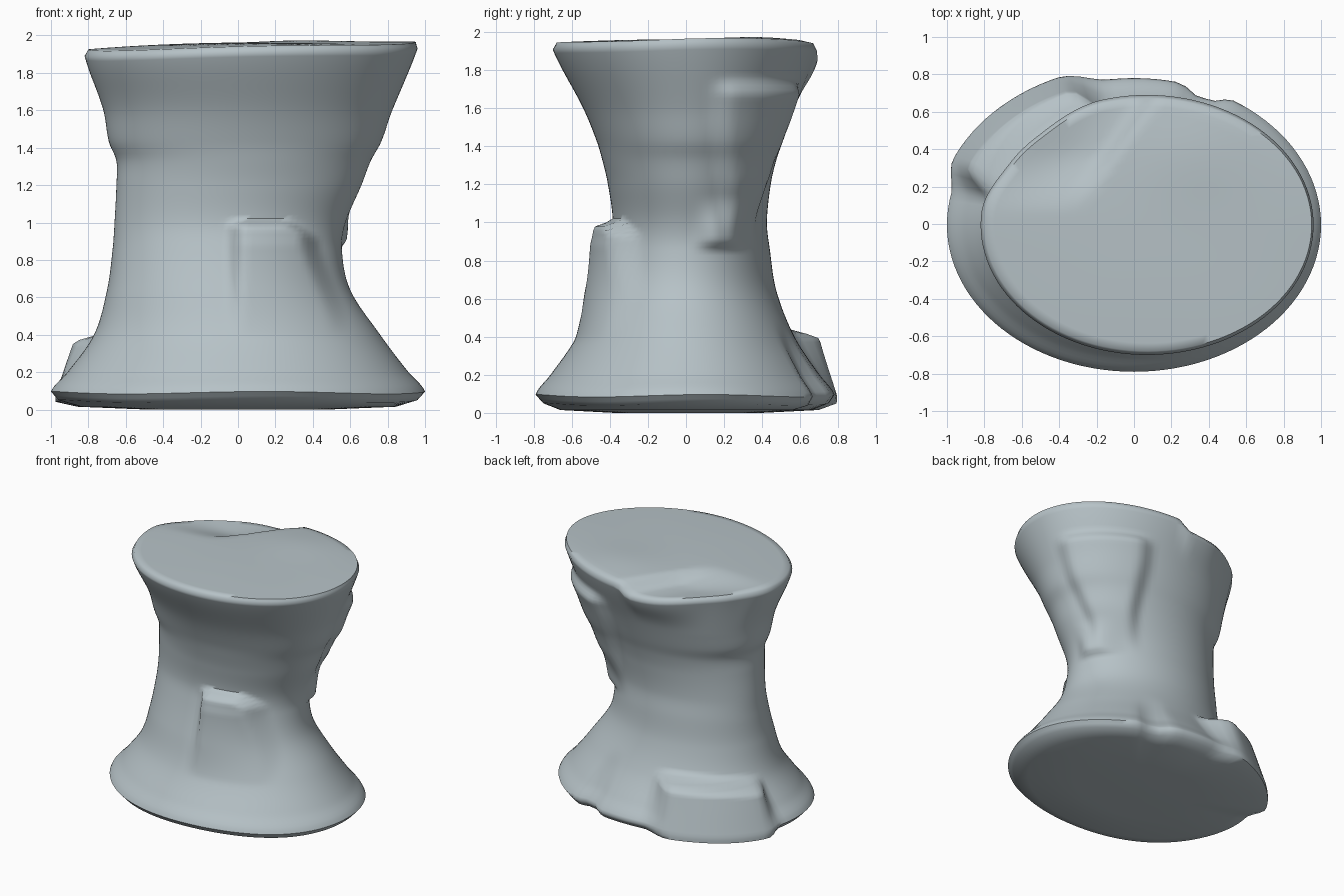
import bpy, bmesh, math

if "Cube" in bpy.data.objects:
    bpy.data.objects.remove(bpy.data.objects["Cube"])

SEGS, ROWS = 112, 84

# Waisted outline: height, left x, right x, front y, back y
PROFILE = [
    (0.045, -0.96, 0.96, -0.75, 0.75),
    (0.09, -1.00, 1.00, -0.79, 0.78),
    (0.20, -0.91, 0.91, -0.71, 0.70),
    (0.40, -0.77, 0.76, -0.575, 0.57),
    (0.64, -0.70, 0.60, -0.48, 0.475),
    (0.86, -0.67, 0.555, -0.41, 0.44),
    (1.00, -0.66, 0.575, -0.385, 0.425),
    (1.20, -0.65, 0.66, -0.41, 0.445),
    (1.33, -0.65, 0.71, -0.44, 0.475),
    (1.43, -0.69, 0.765, -0.47, 0.51),
    (1.60, -0.72, 0.825, -0.54, 0.57),
    (1.91, -0.82, 0.96, -0.70, 0.69),
    (1.945, -0.80, 0.95, -0.68, 0.67),
]


def step(a, b, v):
    f = max(0.0, min(1.0, (v - a) / (b - a)))
    return f * f * (3 - 2 * f)


def band(lo0, lo1, hi0, hi1, v):
    return step(lo0, lo1, v) * (1 - step(hi0, hi1, v))


def outline(z):
    """Smoothly interpolated centre and half sizes at a height."""
    i = 0
    while i < len(PROFILE) - 2 and z > PROFILE[i + 1][0]:
        i += 1
    p, q = PROFILE[i], PROFILE[i + 1]
    o, r = PROFILE[max(i - 1, 0)], PROFILE[min(i + 2, len(PROFILE) - 1)]
    h = q[0] - p[0]
    f = (z - p[0]) / h
    v = []
    for k in range(1, 5):
        m0 = (q[k] - o[k]) / (q[0] - o[0]) * h
        m1 = (r[k] - p[k]) / (r[0] - p[0]) * h
        if i in (0, len(PROFILE) - 2):
            m0 = m1 = q[k] - p[k]
        v.append((2*f**3 - 3*f*f + 1) * p[k] + (f**3 - 2*f*f + f) * m0
                 + (3*f*f - 2*f**3) * q[k] + (f**3 - f*f) * m1)
    xl, xr, yf, yb = v
    return (xl + xr) / 2, (yf + yb) / 2, (xr - xl) / 2, (yb - yf) / 2


def chip(x, y):
    """Depth of the broken hollow on the top, sharp on its right side."""
    d = -0.81 * (x - 0.13) + 0.58 * (y - 0.66)
    return 0.065 * step(0.0, 0.09, d) * (1 - step(0.15, 0.6, d)) * step(0.05, 0.4, y)


def surface(t, z):
    cx, cy, a, b = outline(z)
    c, s = math.cos(t), math.sin(t)
    deg = math.degrees(t) % 360
    x, y = cx + a * c, cy + b * s
    # Front slab with a rounded top, merging into the flared foot
    if s < 0:
        right = 0.36 + 0.16 * (1 - step(0.4, 0.95, z))
        m = band(-0.06, 0.03, right - 0.04, right + 0.08, x)
        m *= 1 - step(0.97, 1.02, z + 0.5 * max(0, x - 0.27))
        y -= 0.105 * m * max(0, min(1, (z - 0.38) / 0.5))
    # Back right slab, fading out downwards
    w = 11 + 13 * step(0.9, 1.6, z)
    m = band(42 - w - 8, 42 - w + 4, 42 + w - 4, 42 + w + 8, deg)
    m *= step(0.84, 1.25, z) * (1 - step(1.66, 1.76, z))
    x += 0.05 * m * c
    y += 0.07 * m * s
    # Small lump at the right of the waist
    m = band(0, 22, 30, 50, deg) * band(0.84, 0.91, 0.93, 1.15, z)
    x += 0.06 * m
    # Broken chunk at the back left foot
    top = 0.38 + 0.06 * s
    m = band(98, 112, 156, 168, deg) * (1 - step(top - 0.05, top + 0.02, z))
    g = 1.06 - 0.36 * max(0, z - 0.08)
    x += (g * c - x) * m
    y += (0.8 * g * s - y) * m
    # Small chips in the back foot and the back left rim
    m = band(58, 66, 70, 76, deg) * (1 - step(0.1, 0.5, z))
    y -= 0.05 * m
    m = band(105, 135, 150, 175, deg) * step(1.55, 1.9, z)
    x -= 0.04 * m * c
    y -= 0.04 * m * s
    # Uneven rim and foot heights
    up = step(1.6, 1.95, z)
    zz = z + up * (0.02 * c + 0.006 * math.sin(3 * t) - 0.008 * max(0, -s))
    zz -= up * chip(x, y)
    zz += (1 - step(0.05, 0.3, z)) * 0.007 * math.sin(4 * t + 1)
    return max(-1, min(1, x)), max(-0.8, min(0.8, y)), zz


bm = bmesh.new()
rings = []
z0, z1 = PROFILE[0][0], PROFILE[-1][0]
angles = [2 * math.pi * j / SEGS for j in range(SEGS)]
heights = [z0, 0.067] + [0.09 + (1.91 - 0.09) * i / ROWS for i in range(ROWS + 1)] + [1.93, z1]
for z in heights:
    rings.append([bm.verts.new(surface(t, z)) for t in angles])

# Top surface: slightly domed, with the hollow towards the back left
cap_rings = []
for i in range(1, 16):
    f = 1 - i / 16
    ring = []
    for v in rings[-1]:
        x, y = 0.075 + (v.co.x - 0.075) * f, v.co.y * f
        rim = v.co.z + chip(v.co.x, v.co.y)
        z = 1.962 + (rim - 1.962) * f * f - chip(x, y)
        z += 0.015 * math.exp(-((x - 0.3) / 0.3) ** 2 - ((y - 0.4) / 0.25) ** 2)
        ring.append(bm.verts.new((x, y, z)))
    cap_rings.append(ring)
# Underside: nearly flat
foot = []
for f, z in ((0.88, 0.015), (0.5, 0.0)):
    foot.insert(0, [bm.verts.new((v.co.x * f, v.co.y * f, z)) for v in rings[0]])
rings = foot + rings + cap_rings

for r0, r1 in zip(rings, rings[1:]):
    for j in range(SEGS):
        k = (j + 1) % SEGS
        bm.faces.new((r0[j], r0[k], r1[k], r1[j]))
bm.faces.new(rings[-1])
bm.faces.new(list(reversed(rings[0])))
bmesh.ops.recalc_face_normals(bm, faces=bm.faces[:])

mesh = bpy.data.meshes.new("rock_column")
bm.to_mesh(mesh)
bm.free()
rock = bpy.data.objects.new("rock_column", mesh)
bpy.context.collection.objects.link(rock)

stone = bpy.data.materials.new("blue grey stone")
stone.diffuse_color = (0.47, 0.54, 0.57, 1)
stone.use_nodes = True
stone.node_tree.nodes["Principled BSDF"].inputs["Base Color"].default_value = stone.diffuse_color
mesh.materials.append(stone)

bpy.context.view_layer.objects.active = rock
rock.select_set(True)
bpy.ops.object.shade_smooth_by_angle(angle=math.radians(60))
